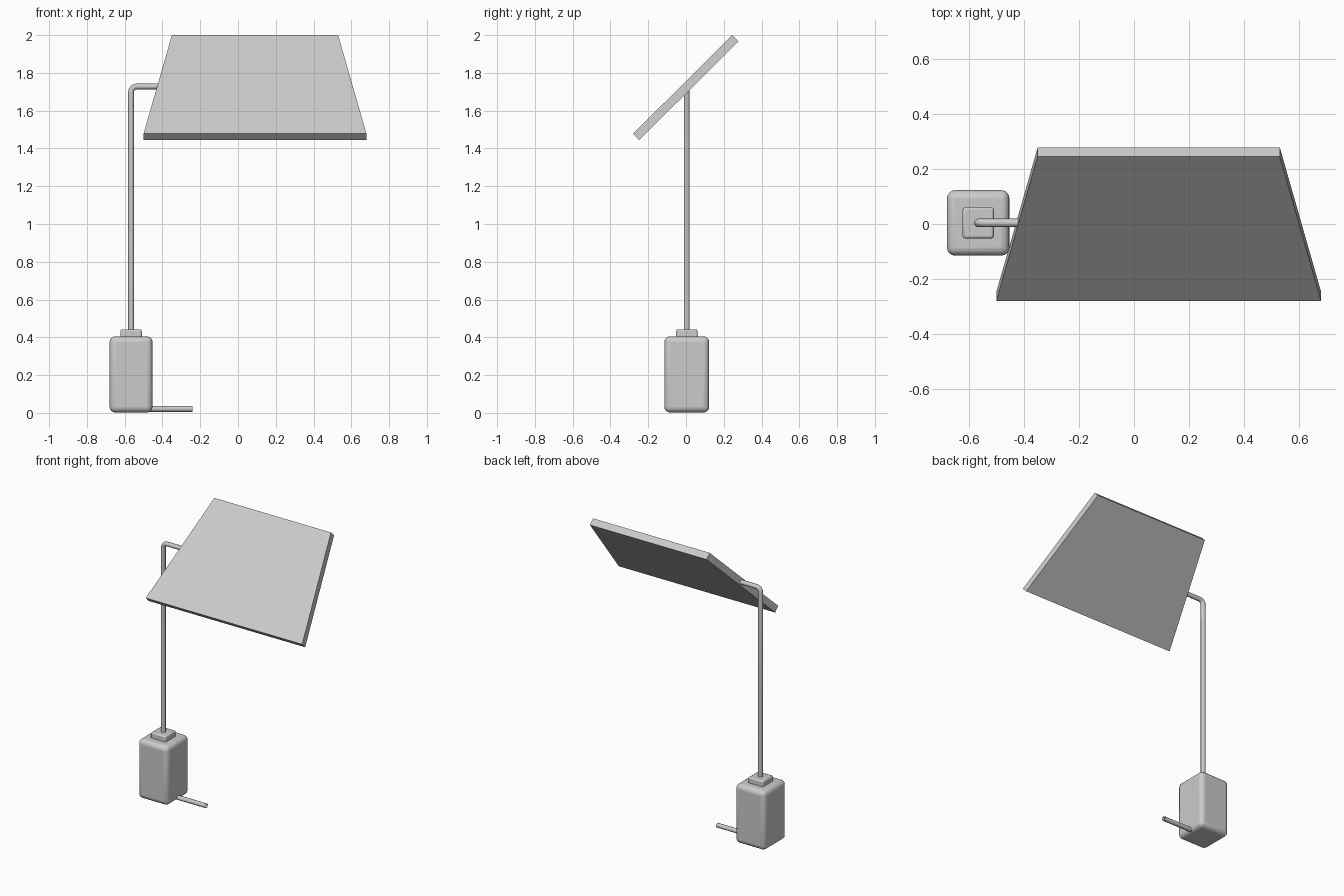
import bpy, bmesh, math
from mathutils import Vector

if "Cube" in bpy.data.objects:
    bpy.data.objects.remove(bpy.data.objects["Cube"])

PX, PY = -0.566, 0.004      # pole axis


def rounded_box(name, size, center, radius, segments):
    bpy.ops.mesh.primitive_cube_add(size=1, location=center)
    ob = bpy.context.object
    ob.name = name
    ob.scale = size
    bpy.ops.object.transform_apply(location=False, rotation=False, scale=True)
    bev = ob.modifiers.new("round", 'BEVEL')
    bev.width, bev.segments = radius, segments
    bpy.ops.object.shade_smooth_by_angle(angle=math.radians(40))
    return ob


# Weighted base block and the collar on top of it
rounded_box("base", (0.227, 0.238, 0.403), (PX, PY, 0.2035), 0.03, 4)
rounded_box("collar", (0.113, 0.113, 0.06), (PX, PY, 0.412), 0.008, 2)

# One bent tube: foot peg, pole through the base, and arm into the panel
top, low, end, bend = 1.728, 0.021, -0.24, 0.03


def corner(z, inward):
    # quarter-circle bend between the pole and a horizontal run
    pts = []
    for i in range(5):
        a = math.pi / 2 * i / 4
        pts.append((PX + bend * (1 - math.sin(a)), PY,
                    z + inward * bend * (1 - math.cos(a))))
    return pts


path = [(end, PY, low)] + corner(low, 1)[:0:-1][::1]
path = [(end, PY, low)] + corner(low, 1) + corner(top, -1)[::-1] + [(end, PY, top)]
cu = bpy.data.curves.new("tube", 'CURVE')
cu.dimensions = '3D'
cu.bevel_depth = 0.0155
cu.bevel_resolution = 2
cu.use_fill_caps = False
sp = cu.splines.new('POLY')
sp.points.add(len(path) - 1)
for p, co in zip(sp.points, path):
    p.co = (*co, 1)
sp.use_smooth = True
tube = bpy.data.objects.new("pole", cu)
bpy.context.collection.objects.link(tube)

# Tilted trapezoid panel, extruded along its normal
bm = bmesh.new()
outline = [(-0.5, -0.28, 1.478), (0.68, -0.28, 1.478),
           (0.53, 0.245, 2.0), (-0.35, 0.245, 2.0)]
face = bm.faces.new([bm.verts.new(c) for c in outline])
ext = bmesh.ops.extrude_face_region(bm, geom=[face], use_keep_orig=True)
verts = [v for v in ext["geom"] if isinstance(v, bmesh.types.BMVert)]
bmesh.ops.translate(bm, verts=verts, vec=Vector((0, 0.033, -0.033)))
bmesh.ops.recalc_face_normals(bm, faces=bm.faces)
me = bpy.data.meshes.new("panel")
bm.to_mesh(me)
bm.free()
bpy.context.collection.objects.link(bpy.data.objects.new("panel", me))
